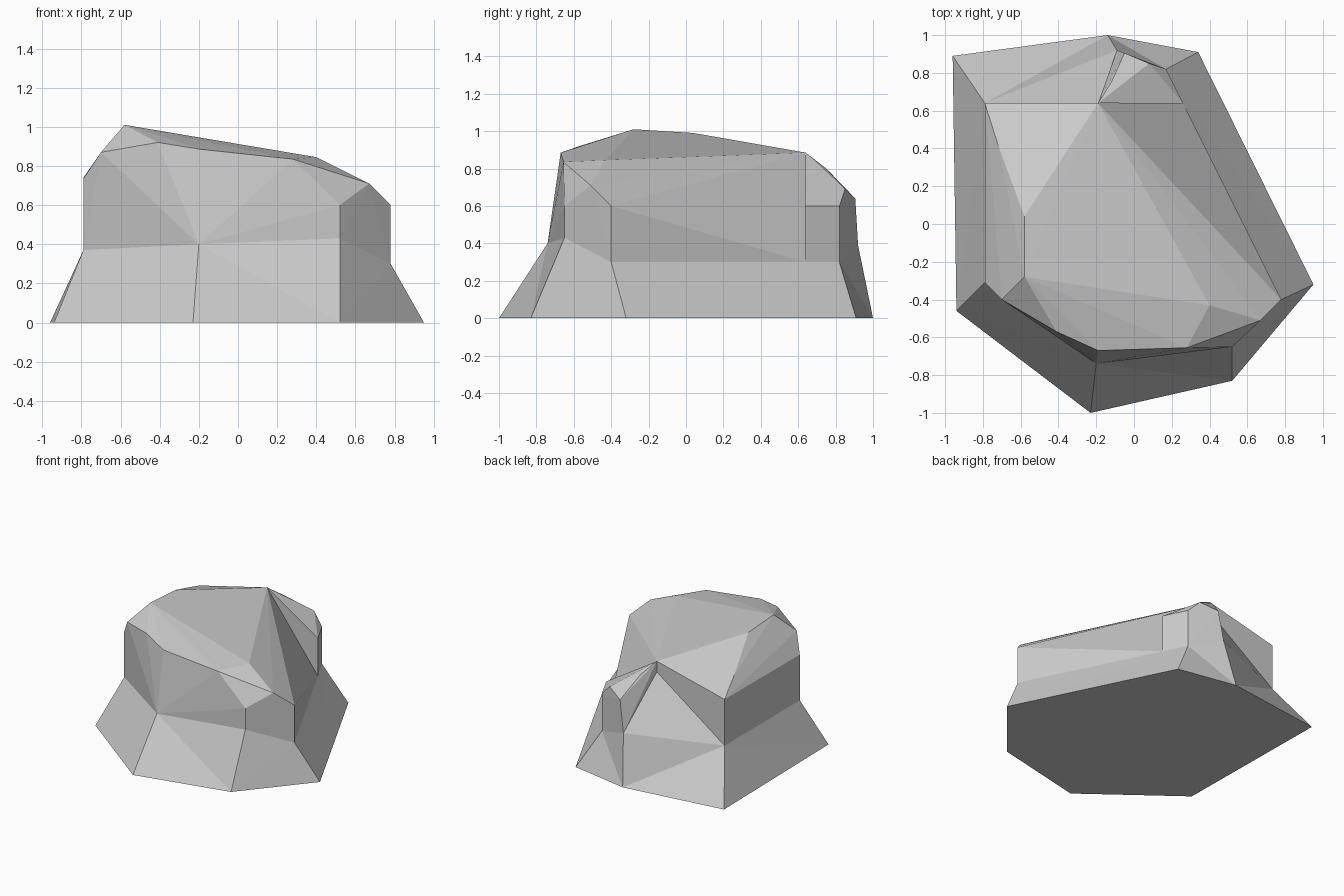
import bpy
import bmesh
from mathutils import Vector

# Remove the default object
default_cube = bpy.data.objects.get("Cube")
if default_cube:
    bpy.data.objects.remove(default_cube, do_unlink=True)

# Stone material
stone = bpy.data.materials.new("light_grey_stone")
stone.use_nodes = True
stone_colour = (0.6, 0.6, 0.6, 1)
stone.diffuse_color = stone_colour
stone.node_tree.nodes["Principled BSDF"].inputs["Base Color"].default_value = stone_colour


def add_hull(bm, points):
    """Add a convex chunk, leaving its hidden underside open."""
    chunk = bmesh.new()
    for point in points:
        chunk.verts.new(point)
    bmesh.ops.convex_hull(chunk, input=chunk.verts[:])
    loose = [v for v in chunk.verts if not v.link_faces]
    bmesh.ops.delete(chunk, geom=loose, context='VERTS')
    bmesh.ops.recalc_face_normals(chunk, faces=chunk.faces[:])
    chunk.normal_update()
    underside = [f for f in chunk.faces if f.normal.z < -0.5]
    bmesh.ops.delete(chunk, geom=underside, context='FACES')
    copies = {v: bm.verts.new(v.co) for v in chunk.verts}
    for face in chunk.faces:
        bm.faces.new([copies[v] for v in face.verts])
    chunk.free()


def add_skirt(bm, feet, waist):
    """Loft the ground outline up to the waist outline."""
    low = [bm.verts.new((x, y, 0)) for x, y in feet]
    high = [bm.verts.new(point) for point in waist]
    bm.faces.new(low[::-1])
    sides = []
    for i in range(len(low)):
        j = (i + 1) % len(low)
        sides.append(bm.faces.new((low[i], low[j], high[j], high[i])))
    bmesh.ops.triangulate(bm, faces=sides, quad_method='SHORT_EDGE')


def raised(point, height):
    return Vector((point[0], point[1], height))


# Waist corners, going round from the front
front = Vector((-.2, -.74, .4))
front_right = Vector((.52, -.65, .43))
side_right = Vector((.78, -.4, .3))
back_right = Vector((.17, .82, .3))
back = Vector((-.09, .92, .39))
back_left = Vector((-.79, .64, .37))
side_left = Vector((-.79, -.31, .37))
waist = [front, front_right, side_right, back_right, back, back_left, side_left]

# Ground outline in the same order
feet = [(-.23, -1), (.52, -.83), (.95, -.32), (.34, .91),
        (-.14, 1), (-.96, .89), (-.94, -.46)]

# Points shared by the main block and the rear shoulder
right_seam = side_right.lerp(back_right, .85)
right_seam_top = raised(right_seam, .6)
rear_peak = Vector((-.19, .64, .885))
rear_notch = raised(rear_peak, .8)

# Main block with its chamfered corners
crown = [rear_peak, (-.19, -.67, .885), (-.58, .04, .99), (-.58, -.28, 1.01)]
left_chamfers = [(-.41, -.57, .92), (-.7, -.4, .87), (-.72, .42, .83), (-.54, .64, .77)]
right_chamfer = [(.28, -.655, .835), (.4, -.43, .845), (.67, -.51, .71)]
wall_tops = [raised(front_right, .6), raised(side_right, .6),
             raised(back_left, .74), raised(side_left, .735)]
block_waist = [front, front_right, side_right, right_seam, back_left, side_left]

# Rear shoulder beside the notch
shoulder = [rear_peak, rear_notch, right_seam, right_seam_top,
            back_right, raised(back_right, .6), back,
            (-.12, .75, .8), (.08, .85, .69), (-.05, .905, .64)]

# Sloping fill at the foot of the notch
ramp = [rear_notch, raised(rear_notch, .37), back, back_left]

# Assemble the boulder
bm = bmesh.new()
add_skirt(bm, feet, waist)
add_hull(bm, block_waist + wall_tops + crown + left_chamfers + right_chamfer)
add_hull(bm, shoulder)
add_hull(bm, ramp)
bmesh.ops.remove_doubles(bm, verts=bm.verts[:], dist=0.0005)

mesh = bpy.data.meshes.new("boulder")
bm.to_mesh(mesh)
bm.free()
mesh.materials.append(stone)
boulder = bpy.data.objects.new("boulder", mesh)
bpy.context.collection.objects.link(boulder)
